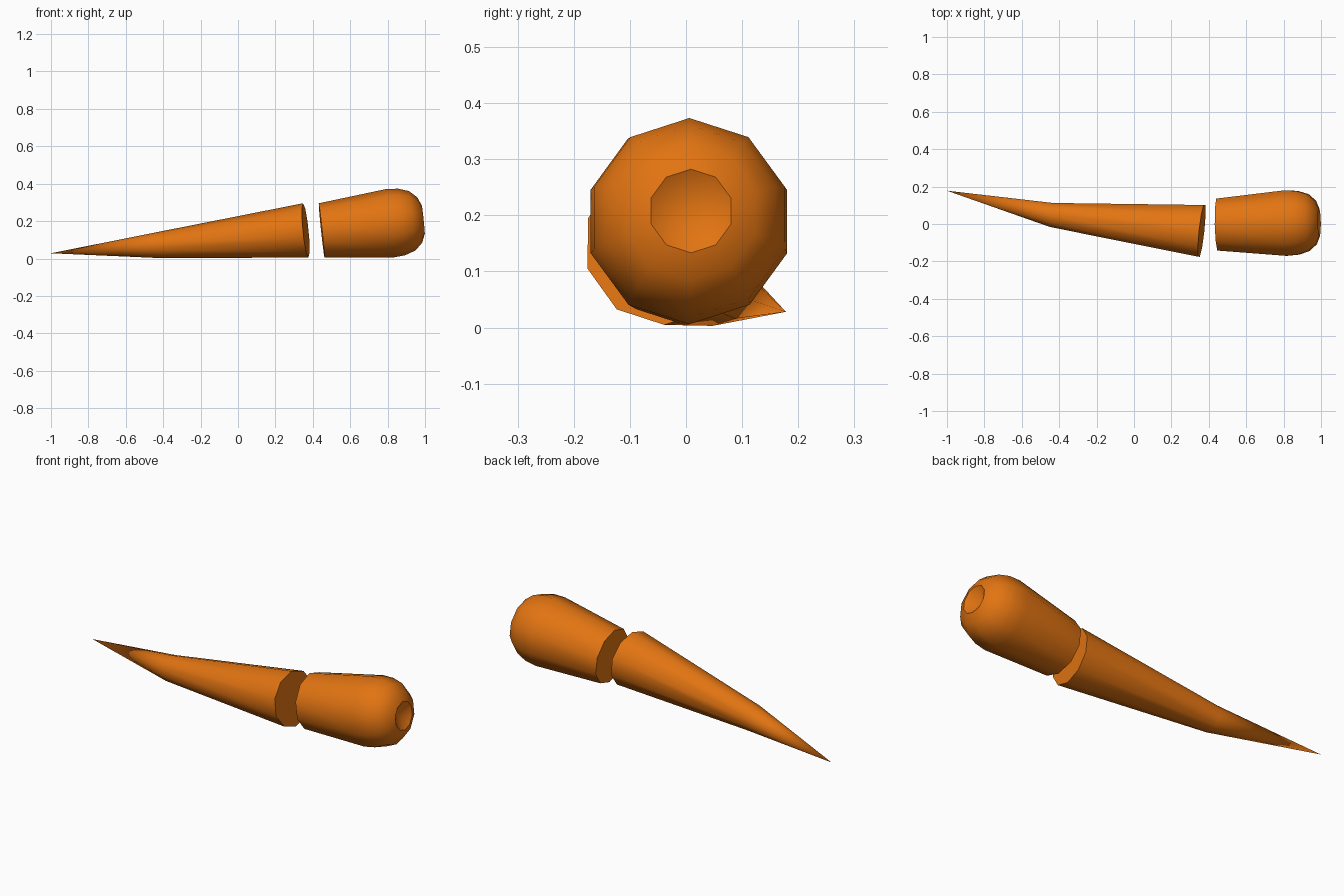
import bpy, bmesh, math
from mathutils import Vector

if "Cube" in bpy.data.objects:
    bpy.data.objects.remove(bpy.data.objects["Cube"])

SIDES = 10
orange = bpy.data.materials.new("carrot orange")
orange.diffuse_color = (0.76, 0.175, 0.006, 1)
orange.use_nodes = True
orange.node_tree.nodes["Principled BSDF"].inputs["Base Color"].default_value = orange.diffuse_color


def carrot_piece(name, origin, axis, profile, tip=None, end=None):
    """Loft ten-sided rings (distance along axis, radius); close the ends."""
    o, d = Vector(origin), Vector(axis).normalized()
    side = Vector((0, 0, 1)).cross(d).normalized()
    up = d.cross(side)
    bm = bmesh.new()
    rings = []
    for s, r in profile:
        ring = []
        for k in range(SIDES):
            a = math.pi / 2 + 2 * math.pi * k / SIDES
            ring.append(bm.verts.new(o + d * s + (side * math.cos(a) + up * math.sin(a)) * r))
        rings.append(ring)
    for a, b in zip(rings, rings[1:]):
        for k in range(SIDES):
            n = (k + 1) % SIDES
            bm.faces.new((a[k], a[n], b[n], b[k]))
    # each end is either a flat cut or a fan to a point
    for ring, point in ((rings[0], tip), (rings[-1], end)):
        if point is None:
            bm.faces.new(ring)
        else:
            p = bm.verts.new(point)
            for k in range(SIDES):
                bm.faces.new((ring[k], ring[(k + 1) % SIDES], p))
    bmesh.ops.recalc_face_normals(bm, faces=bm.faces[:])
    me = bpy.data.meshes.new(name)
    bm.to_mesh(me)
    bm.free()
    me.materials.append(orange)
    ob = bpy.data.objects.new(name, me)
    bpy.context.collection.objects.link(ob)
    bpy.ops.object.select_all(action='DESELECT')
    ob.select_set(True)
    bpy.context.view_layer.objects.active = ob
    bpy.ops.object.shade_smooth_by_angle(angle=math.radians(50))
    return ob


# thick top end with rounded shoulder and a small dimple
o, d = Vector((0.447, -0.003, 0.15)), Vector((1, 0.022, 0.106)).normalized()
carrot_piece("carrot_top", o, d,
             [(0, 0.146), (0.368, 0.184), (0.43, 0.179), (0.487, 0.160),
              (0.528, 0.122), (0.547, 0.075)],
             end=o + d * 0.50)

# long tapering root, turned slightly, with a bent tip
carrot_piece("carrot_root", (0.362, -0.037, 0.150), (-1, 0.106, -0.099),
             [(0, 0.146), (0.81, 0.068)],
             end=(-1.0, 0.178, 0.028))
